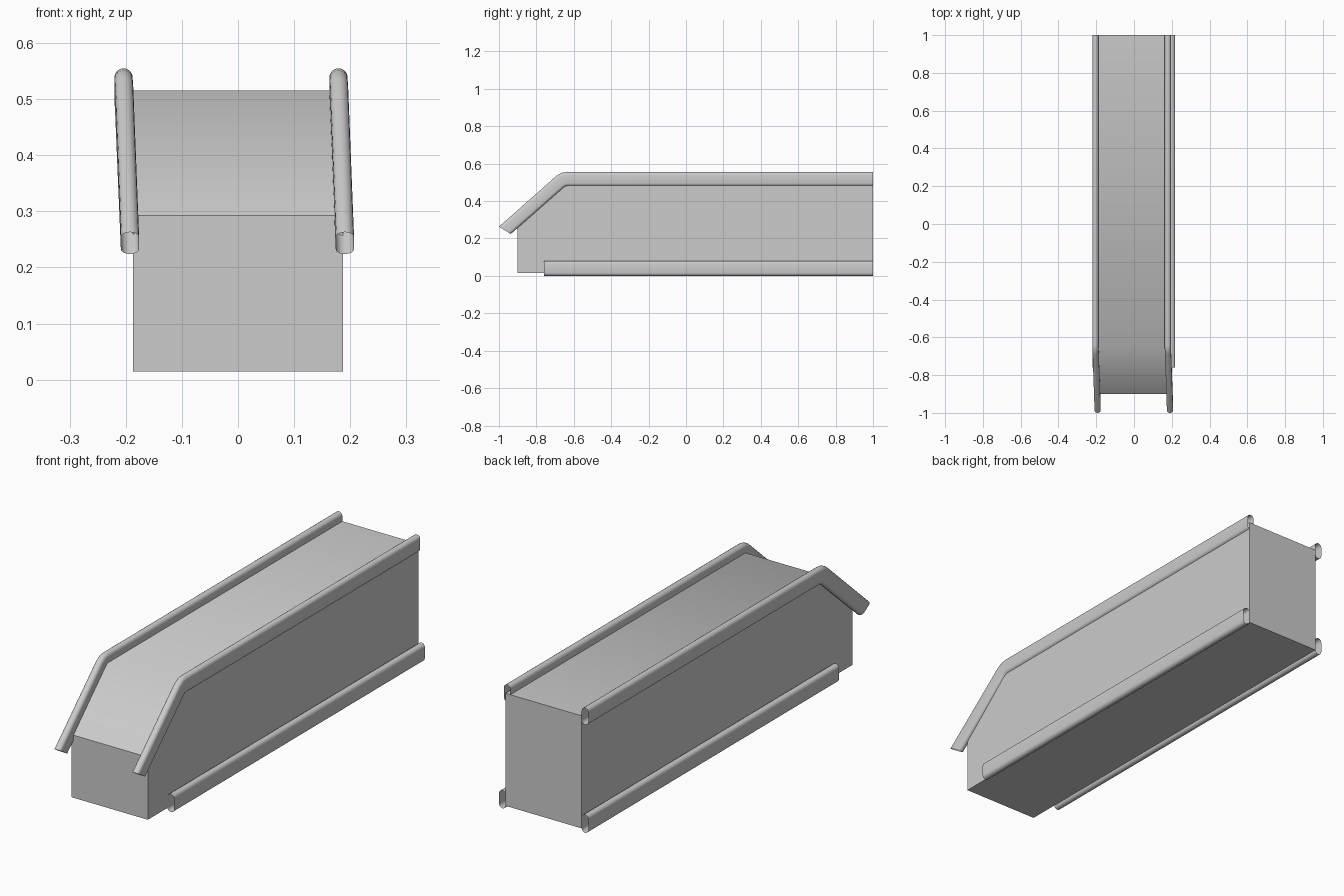
import bpy
import bmesh
import math
from mathutils import Vector

cube = bpy.data.objects.get("Cube")
if cube:
    bpy.data.objects.remove(cube, do_unlink=True)

grey = bpy.data.materials.new("plain grey")
grey.use_nodes = True
colour = (0.6, 0.6, 0.6, 1)
grey.diffuse_color = colour
grey.node_tree.nodes["Principled BSDF"].inputs["Base Color"].default_value = colour


def finish(name, bm, angle):
    bmesh.ops.recalc_face_normals(bm, faces=bm.faces)
    mesh = bpy.data.meshes.new(name)
    bm.to_mesh(mesh)
    bm.free()
    mesh.materials.append(grey)
    obj = bpy.data.objects.new(name, mesh)
    bpy.context.collection.objects.link(obj)
    bpy.ops.object.select_all(action="DESELECT")
    obj.select_set(True)
    bpy.context.view_layer.objects.active = obj
    bpy.ops.object.shade_smooth_by_angle(angle=math.radians(angle))
    return obj


# Body: side profile pushed across the width, softly shaded over the front bend
def build_body(half_width=0.187):
    profile = [(-0.9, 0.015), (1, 0.015), (1, 0.515), (-0.65, 0.515), (-0.9, 0.293)]
    bm = bmesh.new()
    side = bm.faces.new([bm.verts.new((-half_width, y, z)) for y, z in profile])
    ext = bmesh.ops.extrude_face_region(bm, geom=[side], use_keep_orig=True)
    moved = [g for g in ext["geom"] if isinstance(g, bmesh.types.BMVert)]
    bmesh.ops.translate(bm, verts=moved, vec=(2 * half_width, 0, 0))
    finish("body", bm, 45)


# Rail: open-ended hollow tube with rounded top and bottom, swept through stations
# Each station is (sideways shift, top point, bottom point)
def build_rail(name, centre, stations, radius=0.0163, steps=8):
    bm = bmesh.new()
    rings = []
    for shift, top, bottom in stations:
        top, bottom = Vector((0, *top)), Vector((0, *bottom))
        up = (top - bottom).normalized()
        ring = []
        for end, sign, start in ((top, 1, 0), (bottom, -1, math.pi)):
            pivot = end - up * radius * sign
            for i in range(steps + 1):
                a = start + math.pi * i / steps
                offset = Vector((math.cos(a) * radius, 0, 0)) + up * math.sin(a) * radius
                ring.append(bm.verts.new(pivot + offset + Vector((centre + shift, 0, 0))))
        rings.append(ring)
    count = len(rings[0])
    for a, b in zip(rings, rings[1:]):
        for i in range(count):
            j = (i + 1) % count
            bm.faces.new((a[i], a[j], b[j], b[i]))
    finish(name, bm, 40)


build_body()

# Upper rails bend down past the front of the body
upper = [
    (0, (1, 0.555), (1, 0.48)),
    (0, (-0.64, 0.555), (-0.63, 0.48)),
    (0, (-0.665, 0.551), (-0.642, 0.479)),
    (0.001, (-0.69, 0.537), (-0.657, 0.469)),
    (0.0115, (-1, 0.263), (-0.937, 0.224)),
]
build_rail("upper_rail_right", -0.204, upper)
build_rail("upper_rail_left", 0.179, upper)

# Lower rails run straight along the bottom edges
lower = [(0, (y, 0.08), (y, 0)) for y in (1, -0.76)]
build_rail("lower_rail_right", -0.204, lower)
build_rail("lower_rail_left", 0.202, lower)
